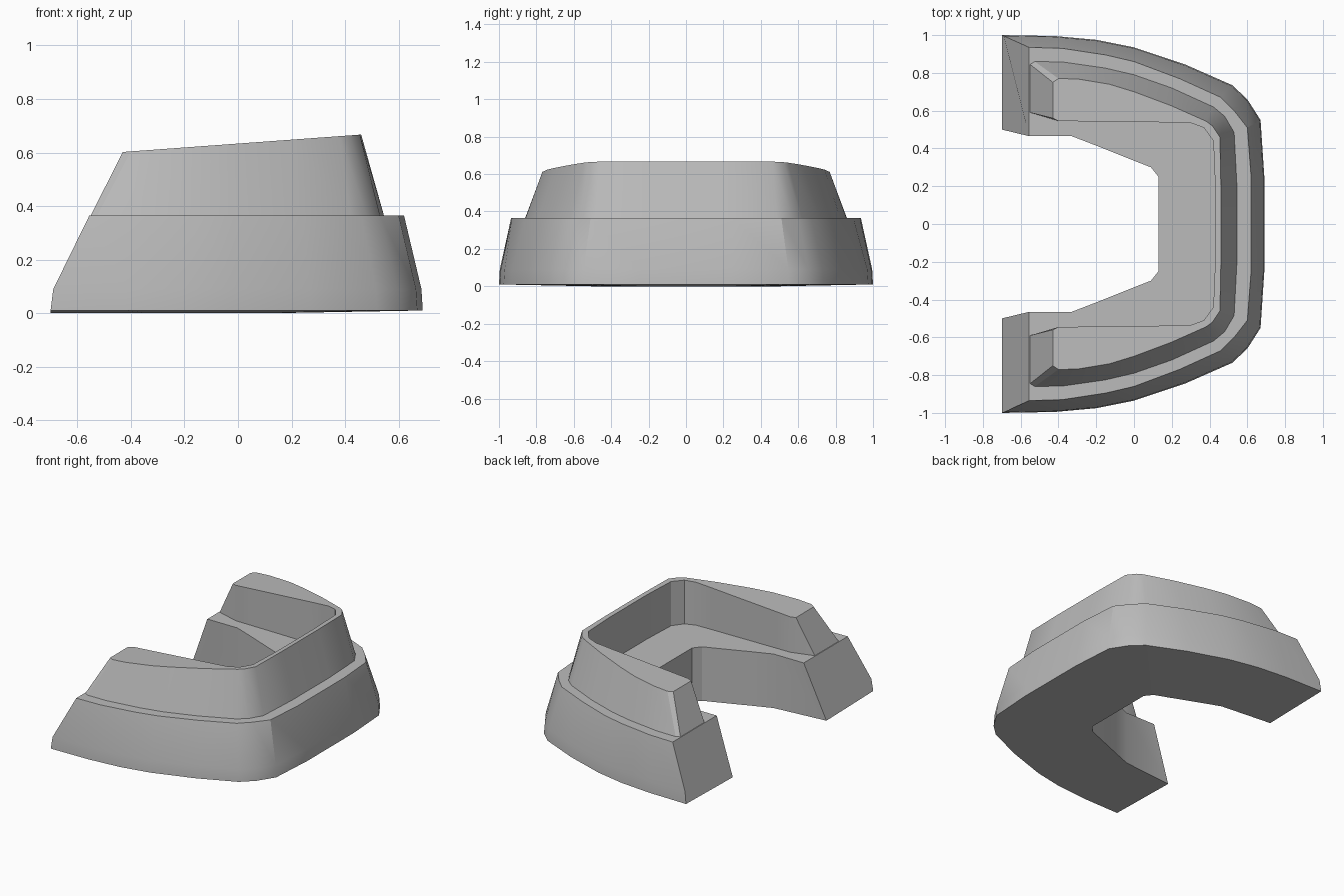
import bpy
import bmesh
import math

cube = bpy.data.objects.get("Cube")
if cube:
    bpy.data.objects.remove(cube, do_unlink=True)

grey = bpy.data.materials.new("plain grey")
grey.use_nodes = True
COLOUR = (0.5, 0.5, 0.5, 1)
grey.diffuse_color = COLOUR
grey.node_tree.nodes["Principled BSDF"].inputs["Base Color"].default_value = COLOUR


def at_height(outline, height):
    """Lift a half outline to a height given as a number or a rule of x."""
    rule = height if callable(height) else lambda x: height
    return [(x, y, rule(x)) for x, y in outline]


def blend(a, b, t):
    return [tuple(p + (q - p) * t for p, q in zip(u, v)) for u, v in zip(a, b)]


def horseshoe(name, rails):
    """Skin a closed section along mirrored rails and cap both open ends."""
    bm = bmesh.new()
    loops = []
    for rail in rails:
        mirrored = [(x, -y, z) for x, y, z in reversed(rail)]
        loops.append([bm.verts.new(p) for p in rail + mirrored])
    for i, a in enumerate(loops):
        b = loops[(i + 1) % len(loops)]
        for j in range(len(a) - 1):
            bm.faces.new((a[j], a[j + 1], b[j + 1], b[j]))
    for end in (0, -1):
        bm.faces.new([loop[end] for loop in loops])
    bmesh.ops.recalc_face_normals(bm, faces=bm.faces)
    mesh = bpy.data.meshes.new(name)
    bm.to_mesh(mesh)
    bm.free()
    mesh.materials.append(grey)
    obj = bpy.data.objects.new(name, mesh)
    bpy.context.collection.objects.link(obj)
    bpy.ops.object.select_all(action="DESELECT")
    obj.select_set(True)
    bpy.context.view_layer.objects.active = obj
    bpy.ops.object.shade_smooth_by_angle(angle=math.radians(30))
    return obj


# Base: half outlines from the open arm end to the closed side
LEDGE = 0.365
foot = [(-.7, 1), (-.42, .995), (-.2, .975), (0, .935), (.27, .845),
        (.52, .735), (.6, .66), (.67, .55), (.69, .25)]
ledge = [(-.555, .935), (-.38, .93), (-.15, .895), (0, .86), (.24, .77),
         (.46, .67), (.53, .6), (.6, .51), (.62, .25)]
mouth = [(-.33, .465), (-.2, .415), (-.1, .375), (0, .335),
         (.09, .3), (.11, .275), (.13, .25), (.13, .1)]
foot_rail = at_height(foot, 0.01)
ledge_rail = at_height(ledge, LEDGE)
skirt_rail = [(x, y, 0.09) for x, y, z in blend(foot_rail, ledge_rail, 0.07)]
horseshoe("base", [
    at_height([(-.7, .5)] + mouth, 0),
    foot_rail,
    skirt_rail,
    ledge_rail,
    at_height([(-.555, .465)] + mouth, LEDGE),
])


# Raised rim: thick along the arms, thin at the closed side, rising to the back
def rim_height(x):
    return 0.602 + 0.073 * (x + 0.43)


rim_foot = [(-.55, .845), (-.525, .86), (-.38, .858), (-.15, .825), (0, .79),
            (.2, .72), (.42, .62), (.48, .57), (.53, .485), (.545, .2)]
rim_top = [(-.43, .75), (-.4, .77), (-.3, .768), (-.13, .74), (0, .7),
           (.2, .625), (.38, .545), (.415, .52), (.455, .46), (.46, .2)]
well = [(-.4, .545), (-.3, .544), (-.13, .542), (0, .54), (.2, .538),
        (.3, .535), (.37, .51), (.42, .44), (.43, .2)]
horseshoe("raised_rim", [
    at_height([(-.55, .59)] + well, LEDGE),
    at_height(rim_foot, LEDGE),
    at_height(rim_top, rim_height),
    at_height([(-.43, .56)] + well, rim_height),
])
